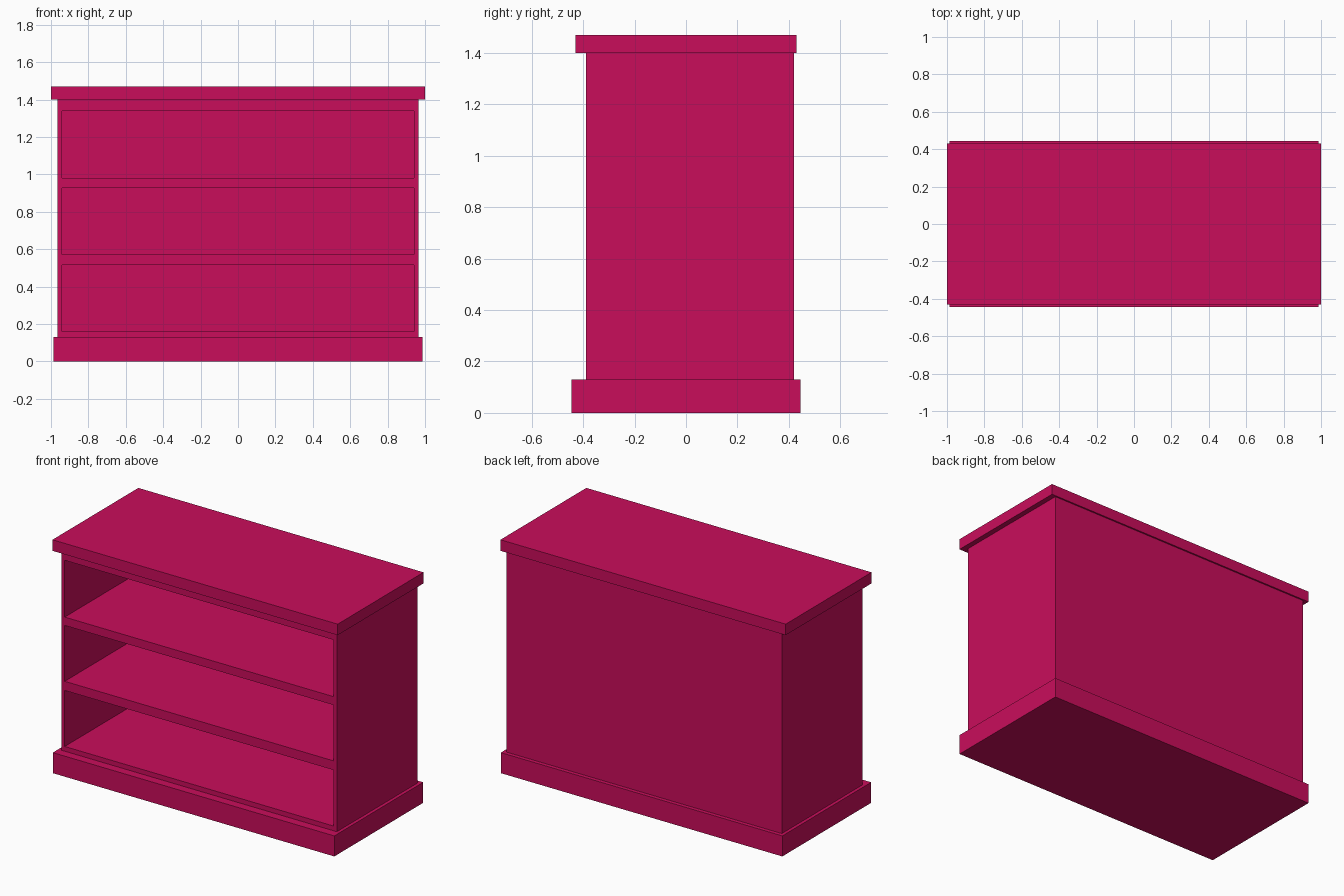
import bpy

old = bpy.data.objects.get("Cube")
if old:
    bpy.data.objects.remove(old, do_unlink=True)

# Single painted finish
paint = bpy.data.materials.new("raspberry_paint")
paint.use_nodes = True
colour = (0.584, 0.004, 0.105, 1.0)
paint.diffuse_color = colour
paint.node_tree.nodes["Principled BSDF"].inputs["Base Color"].default_value = colour


def board(name, x, y, z):
    """Axis-aligned board spanning the (low, high) range on each axis."""
    spans = (x, y, z)
    bpy.ops.mesh.primitive_cube_add(size=1)
    obj = bpy.context.object
    obj.name = obj.data.name = name
    obj.location = [(low + high) / 2 for low, high in spans]
    obj.scale = [high - low for low, high in spans]
    bpy.ops.object.transform_apply(location=True, rotation=False, scale=True)
    obj.data.materials.append(paint)
    return obj


OUTER, INNER = 0.966, 0.942      # half widths of the carcass and its openings
FRONT, BACK = -0.39, 0.42        # carcass depth range
BOTTOM, TOP = 0.13, 1.40         # carcass height range
PANEL = 0.025                    # back panel thickness

# Plinth and overhanging top
board("plinth", (-0.987, 0.987), (-0.445, 0.445), (0, BOTTOM))
board("top_board", (-1, 1), (-0.43, 0.43), (TOP, 1.47))

# Side and back panels
board("right_side", (-OUTER, -INNER), (FRONT, BACK), (BOTTOM, TOP))
board("left_side", (INNER, OUTER), (FRONT, BACK), (BOTTOM, TOP))
board("back_panel", (-INNER, INNER), (BACK - PANEL, BACK), (BOTTOM, TOP))

# Shelves between the three openings
shelves = {
    "floor_board": (BOTTOM, 0.16),
    "lower_shelf": (0.515, 0.573),
    "upper_shelf": (0.927, 0.98),
    "top_rail": (1.34, TOP),
}
for name, heights in shelves.items():
    board(name, (-INNER, INNER), (FRONT, BACK - PANEL), heights)
